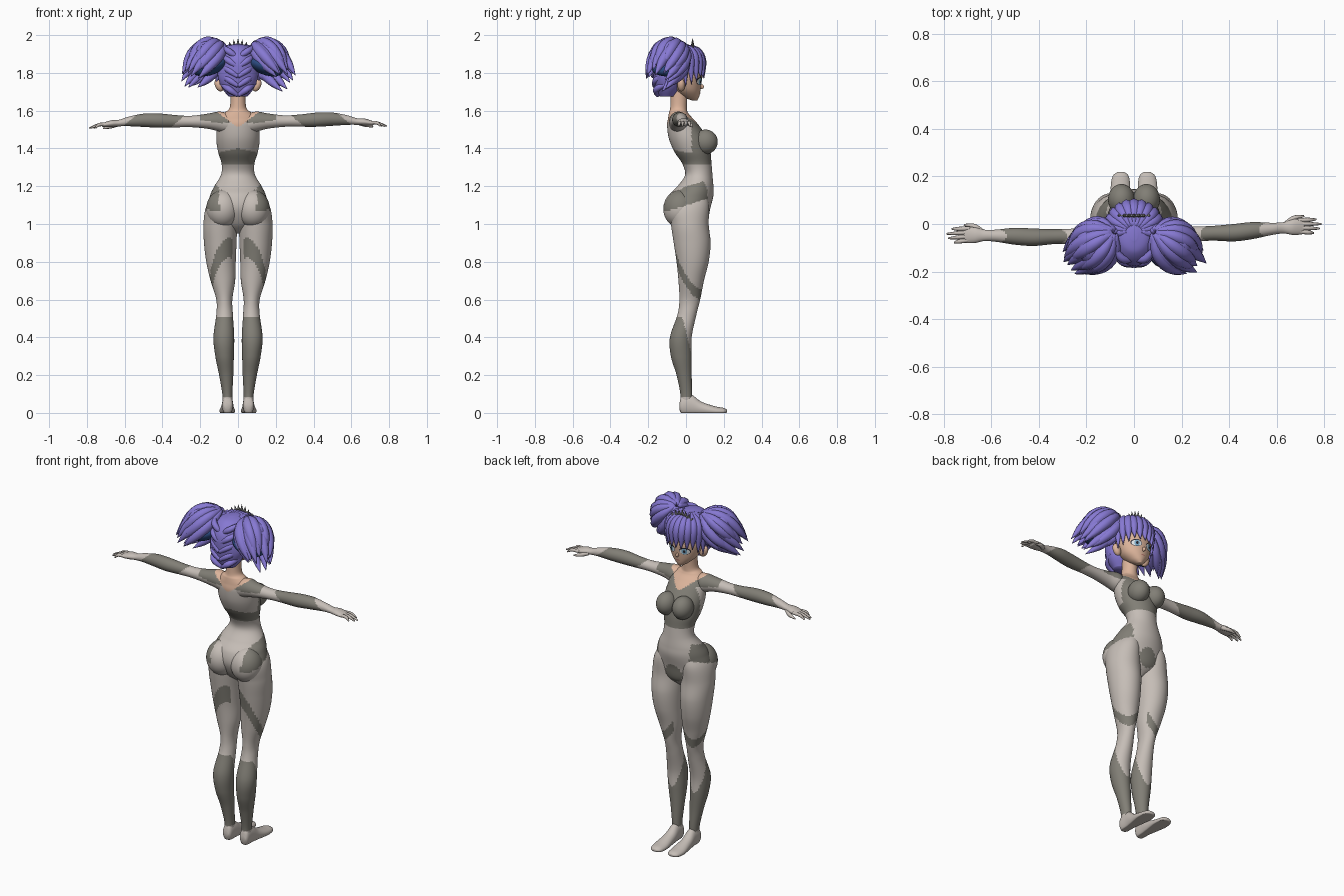
import bpy, bmesh, math, random
from mathutils import Vector
from mathutils.bvhtree import BVHTree

random.seed(4)
cube = bpy.data.objects.get("Cube")
if cube:
    bpy.data.objects.remove(cube, do_unlink=True)


def material(name, *rgb):
    m = bpy.data.materials.new(name)
    m.use_nodes = True
    m.diffuse_color = (*rgb, 1)
    m.node_tree.nodes["Principled BSDF"].inputs["Base Color"].default_value = (*rgb, 1)
    return m


LIGHT = material("light suit", .56, .51, .47)
DARK = material("dark suit", .22, .21, .18)
SKIN = material("skin", .72, .46, .33)
HAIR = material("violet hair", .24, .19, .65)
BLUE = material("deep blue hair", .025, .07, .22)
METAL = material("tiara metal", .2, .2, .2)
WHITE = material("eye white", .75, .78, .8)
IRIS = material("eye blue", .2, .42, .6)
INK = material("lash black", .02, .02, .03)
LIP = material("lip", .5, .2, .17)


def suit_zone(p):
    """Material slot for a point of the body: light, dark or skin."""
    x, y, z = abs(p.x), p.y, p.z
    if x < .12 and z > 1.51 + .75 * x:
        return 2
    if x < .2 and z > 1.535 + .15 * max(0, x - .1):
        return 1
    if z > 1.44 and x > .2:
        return int(.31 < x + 1.2 * (z - 1.55) < .57)
    chest = y > .03 and 1.38 < z < 1.6 and x < .13
    under_bust = 1.315 < z < 1.4 - .2 * x
    hip = x > .1 and abs(z - 1.155 - .3 * (y - .02)) < .05
    front = y > .04 and math.hypot(x, z - 1.04) < .055
    thigh = x > .03 and abs(z - .9 + 1.1 * (x - .03) + 1.6 * (y + .05)) < .04
    calf = .08 < z < .51 - 4 * max(0, y + .02)
    return int(chest or under_bust or hip or front or thigh or calf)


def finish(name, bm, mats, rule=None):
    bmesh.ops.recalc_face_normals(bm, faces=bm.faces)
    for f in bm.faces:
        f.smooth = True
        if rule:
            f.material_index = rule(f.calc_center_median())
    mesh = bpy.data.meshes.new(name)
    bm.to_mesh(mesh)
    bm.free()
    for m in mats:
        mesh.materials.append(m)
    ob = bpy.data.objects.new(name, mesh)
    bpy.context.collection.objects.link(ob)
    return ob


def skin_rings(bm, rings):
    loops = [[bm.verts.new(p) for p in r] for r in rings]
    n = len(loops[0])
    for a, b in zip(loops, loops[1:]):
        for i in range(n):
            j = (i + 1) % n
            bm.faces.new((a[i], a[j], b[j], b[i]))
    bm.faces.new(loops[0])
    bm.faces.new(loops[-1])


def spline(rows, t):
    """Smooth curve through rows of numbers, t from 0 to 1."""
    u = t * (len(rows) - 1)
    i = min(int(u), len(rows) - 2)
    u -= i
    a, b, c, d = (rows[min(max(k, 0), len(rows) - 1)] for k in range(i - 1, i + 3))
    return [q + .5 * u * (r - p + u * (2 * p - 5 * q + 4 * r - s + u * (3 * (q - r) + s - p)))
            for p, q, r, s in zip(a, b, c, d)]


def loft(name, rows, axis, mats, rule=None, side=1, warp=None, steps=100, seg=44):
    """Oval sections: position on axis, then low and high on the other two axes."""
    rings = []
    for k in range(steps + 1):
        pos, a0, a1, b0, b1 = spline(rows, k / steps)
        ring = []
        for s in range(seg):
            w = 2 * math.pi * s / seg
            p = [(a0 + a1) / 2 + (a1 - a0) / 2 * math.cos(w), (b0 + b1) / 2 + (b1 - b0) / 2 * math.sin(w)]
            p.insert("xyz".index(axis), pos)
            p = Vector((p[0] * side, p[1], max(p[2], 0)))
            ring.append(warp(p) if warp else p)
        rings.append(ring)
    bm = bmesh.new()
    skin_rings(bm, rings)
    return finish(name, bm, mats, rule)


def tube(name, points, radii, mat, side=1, seg=8, steps=12, warp=None):
    """Tapered round strand through the points."""
    pts = [Vector(spline(points, k / steps)) for k in range(steps + 1)]
    rings = []
    for k, p in enumerate(pts):
        d = pts[min(k + 1, steps)] - pts[max(k - 1, 0)]
        q = d.to_track_quat("Z", "Y")
        r = spline([(v,) for v in radii], k / steps)[0]
        ring = [p + q @ Vector((r * math.cos(w), r * math.sin(w), 0))
                for w in (2 * math.pi * s / seg for s in range(seg))]
        ring = [Vector((v.x * side, v.y, v.z)) for v in ring]
        rings.append([warp(v) if warp else v for v in ring])
    bm = bmesh.new()
    skin_rings(bm, rings)
    return finish(name, bm, [mat])


def ball(name, centre, size, mats, rule=None, tilt=0):
    bm = bmesh.new()
    bmesh.ops.create_uvsphere(bm, u_segments=40, v_segments=28, radius=1)
    for v in bm.verts:
        x, y, z = (a * b for a, b in zip(v.co, size))
        c, s = math.cos(tilt), math.sin(tilt)
        v.co = Vector((x * c + z * s, y, z * c - x * s)) + Vector(centre)
    return finish(name, bm, mats, rule)


BODY = [LIGHT, DARK, SKIN]

# Torso and neck
torso = [(.95, .02, 0, .06), (1, .11, -.06, .11), (1.08, .16, -.1, .128), (1.15, .148, -.09, .145),
         (1.2, .125, -.045, .145), (1.26, .09, -.005, .14), (1.32, .087, -.02, .135),
         (1.38, .105, -.06, .13), (1.45, .115, -.09, .115), (1.52, .11, -.1, .07),
         (1.56, .1, -.095, .035), (1.59, .07, -.09, .01), (1.62, .043, -.083, .005), (1.72, .04, -.08, .01)]
loft("torso", [(z, -w, w, b, f) for z, w, b, f in torso], "z", BODY, suit_zone, steps=160, seg=64)

leg = [(1.18, .04, .1, .02, .1), (1.1, .01, .165, -.09, .122), (1, .005, .183, -.08, .12),
       (.9, .008, .18, -.065, .13), (.8, .012, .168, -.05, .12), (.7, .015, .145, -.04, .095),
       (.6, .03, .115, -.035, .075), (.52, .027, .115, -.045, .055), (.4, .02, .13, -.085, .03),
       (.3, .022, .12, -.08, .03), (.2, .025, .1, -.05, .03), (.1, .03, .083, -.03, .033),
       (.03, .03, .08, -.03, .03)]
foot = [(-.035, .04, .072, .02, .05), (-.02, .028, .083, -.01, .09), (.03, .025, .085, -.015, .095),
        (.08, .022, .09, -.015, .06), (.15, .016, .098, -.015, .036), (.2, .022, .09, -.01, .026),
        (.218, .04, .07, .003, .016)]
arm = [(.05, -.09, 0, 1.48, 1.585), (.1, -.09, .01, 1.49, 1.595), (.16, -.085, -.005, 1.505, 1.585),
       (.25, -.075, -.01, 1.515, 1.575), (.33, -.07, -.008, 1.515, 1.58), (.42, -.073, 0, 1.515, 1.59),
       (.5, -.063, .008, 1.52, 1.59), (.58, -.046, .005, 1.525, 1.575), (.63, -.04, .008, 1.525, 1.56),
       (.67, -.046, .02, 1.522, 1.558), (.71, -.042, .022, 1.522, 1.546), (.72, -.03, .015, 1.528, 1.54)]

for side, word in ((1, "right"), (-1, "left")):
    def pose(p, side=side):
        """One arm reaches slightly further back and lower."""
        reach = max(0, abs(p.x) - .1) * (side < 0)
        return p + Vector((0, -.06 * reach, -.015 * reach))

    # Limbs
    loft(word + "_leg", leg, "z", BODY, suit_zone, side, steps=150)
    loft(word + "_foot", foot, "y", [LIGHT], None, side, steps=30)
    loft(word + "_arm", arm, "x", BODY, suit_zone, side, pose, steps=120)
    for i, tip in enumerate((.755, .78, .787, .765)):
        y = -.032 + .016 * i
        tube(f"{word}_finger_{i}", [(.69, y, 1.537), (.735, y * 1.1, 1.535), (tip, y * 1.2, 1.518)],
             [.009, .009, .004], LIGHT, side, warp=pose)
    tube(word + "_thumb", [(.64, .0, 1.535), (.675, .025, 1.525), (.715, .033, 1.515)],
         [.012, .011, .004], LIGHT, side, warp=pose)

    # Soft body forms
    ball(word + "_breast", (side * .053, .103, 1.435), (.056, .065, .065), BODY, suit_zone)
    ball(word + "_buttock", (side * .08, -.03, 1.08), (.088, .09, .1), BODY, suit_zone)
    ball(word + "_ear", (side * .1, -.025, 1.735), (.022, .02, .035), [SKIN], tilt=side * .4)

    # Pigtail: bulk, blue underside and two layers of tufts
    ball(word + "_pigtail_bulk", (side * .17, -.085, 1.89), (.075, .09, .085), [HAIR], tilt=side * .5)
    ball(word + "_pigtail_underside", (side * .145, -.105, 1.835), (.095, .085, .045), [BLUE], tilt=side * .35)
    root = Vector((.1, -.045, 1.935))
    d = Vector((.55, -.4, -.65)).normalized()
    u = Vector((.7, 0, .6)).normalized()
    u = (u - d * u.dot(d)).normalized()
    v = d.cross(u)
    for i in range(26):
        a = 2 * math.pi * (i + random.uniform(-.3, .3)) / 13
        out = u * math.cos(a) + v * math.sin(a)
        if out.z + out.x < -.55 and out.y < .4:
            continue
        big = 1 if i < 13 else .88
        end = random.uniform(.2, .25) + .03 * (i >= 13)
        path = [root + d * (end * t) + out * (r * big)
                for t, r in ((-.1, .01), (.1, .065), (.4, .088), (.72, .083), (1, .068))]
        tube(f"{word}_pigtail_tuft_{i}", path, [.012, .026, .03, .022, .001], HAIR, side)

# Head and hair cap
face = [(1.655, .012, .03, .06), (1.675, .042, -.02, .07), (1.71, .075, -.06, .077),
        (1.76, .095, -.09, .083), (1.8, .1, -.1, .083), (1.86, .09, -.1, .068), (1.9, .05, -.08, .03)]
head = loft("head", [(z, -w, w, b, f) for z, w, b, f in face], "z", [SKIN], steps=50)
cap = [(1.675, .05, -.14, -.06), (1.72, .085, -.163, -.03), (1.78, .106, -.175, -.01),
       (1.85, .11, -.177, .075), (1.9, .1, -.16, .07), (1.94, .06, -.12, .03), (1.953, .015, -.07, -.02)]
loft("hair_cap", [(z, -w, w, b, f) for z, w, b, f in cap], "z", [HAIR], steps=50)
ball("nose", (0, .082, 1.727), (.008, .013, .012), [SKIN])

# Fringe locks around the forehead
for i in range(13):
    a = math.radians(-96 + 16 * i)
    s, c = math.sin(a), math.cos(a)
    low = 1.785 - .05 * s * s + random.uniform(-.012, .012)
    path = [(.03 * s, -.03 + .02 * c, 1.94), (.085 * s, -.03 + .085 * c, 1.915),
            (.108 * s, -.025 + .108 * c, 1.86), (.112 * s, -.022 + .118 * c, low)]
    tube(f"fringe_lock_{i}", path, [.012, .024, .025, .001], HAIR)

# Combed locks at the back, swept from the nape up to the pigtails
for side in (1, -1):
    for i in range(5):
        z = 1.7 + .05 * i
        path = [(0, -.135 - .04 * math.sin(.4 + .6 * i), z - .02), (.05, -.155 + .01 * (i > 3), z + .015),
                (.092, -.09, z + .045)]
        tube(f"back_lock_{i}_{side}", path, [.01, .018, .008], HAIR, side)

# Face details laid on the head surface
tree = BVHTree.FromObject(head, bpy.context.evaluated_depsgraph_get())


def plate(name, cx, cz, rx, rz, mat, lift):
    bm = bmesh.new()
    bmesh.ops.create_circle(bm, cap_ends=True, cap_tris=True, segments=24, radius=1)
    bmesh.ops.subdivide_edges(bm, edges=bm.edges, cuts=3, use_grid_fill=True)
    for v in bm.verts:
        x, z = cx + rx * v.co.x, cz + rz * v.co.y
        hit = tree.ray_cast(Vector((x, 1, z)), Vector((0, -1, 0)))[0]
        v.co = (x, (hit.y if hit else 0) + lift, z)
    finish(name, bm, [mat])


for side in (1, -1):
    for i, (rx, rz, mat) in enumerate(((.029, .021, INK), (.026, .017, WHITE), (.014, .017, IRIS), (.006, .009, INK))):
        plate(f"eye_layer_{i}_{side}", side * .042, 1.757 - .002 * min(i, 1), rx, rz, mat, .001 + .0012 * i)
plate("mouth", 0, 1.695, .014, .003, LIP, .0015)

# Tiara
arc = [(x, .035, 1.95 - 6 * x * x) for x in (-.085, -.06, -.03, 0, .03, .06, .085)]
tube("tiara_band", arc, [.005, .005, .005], METAL, steps=24)
for i in range(-3, 4):
    x = .02 * i
    z = 1.95 - 6 * x * x
    tube(f"tiara_point_{i + 3}", [(x, .035, z), (x * 1.15, .035, z + .034 - .005 * abs(i))], [.008, .0005], METAL, steps=3)
